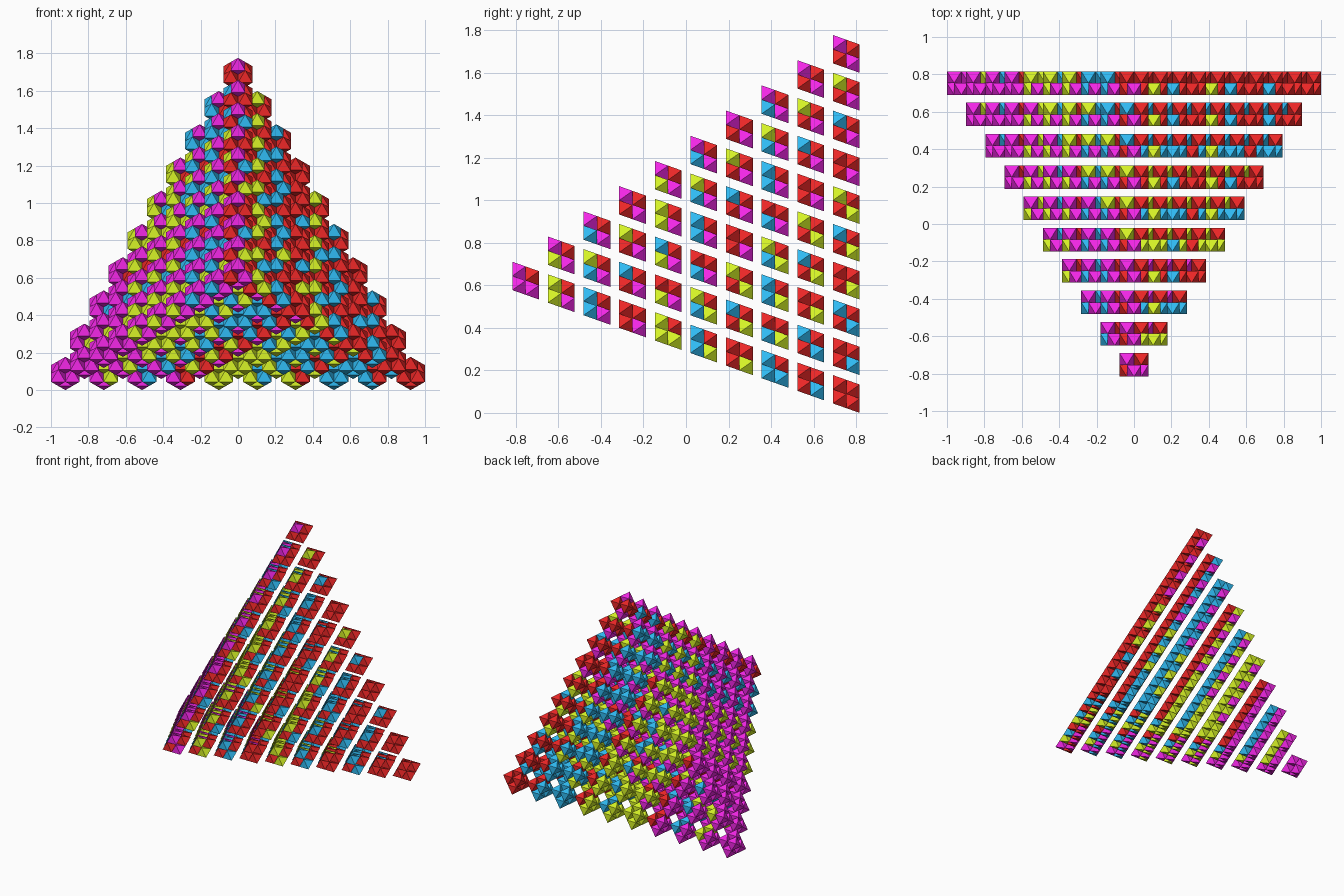
import bpy, bmesh
from math import sqrt
from mathutils import Vector

if "Cube" in bpy.data.objects:
    bpy.data.objects.remove(bpy.data.objects["Cube"])

# Tetrahedral stack of 220 cells; every cell is an octahedron made of six small octahedra
N = 10
STEP = 2 / (N - 1 + 0.75)        # spacing of cell centres
EDGE = 0.75 * STEP               # edge of a whole cell
R = EDGE / sqrt(3)               # circumradius of a cell's triangular face
H = EDGE * sqrt(2 / 3)           # cell depth between its front and back faces

# Cell corners: three antipodal pairs, first/second colour of each pair
TOP = Vector((0, -H / 2, R))
FRONT_LEFT = Vector((-EDGE / 2, -H / 2, -R / 2))
FRONT_RIGHT = Vector((EDGE / 2, -H / 2, -R / 2))
PAIRS = [(-TOP, TOP), (-FRONT_RIGHT, FRONT_RIGHT), (FRONT_LEFT, -FRONT_LEFT)]
CORNERS = [c for pair in PAIRS for c in pair]

# Corners of the big tetrahedron of cell centres
L = (N - 1) * STEP
D = L * sqrt(2 / 3) / 2
LEFT = Vector((-L / 2, D, R))
RIGHT = Vector((L / 2, D, R))
PEAK = Vector((0, D, R + L * sqrt(3) / 2))
FRONT = Vector((0, -D, R + L * sqrt(3) / 6))

COLOURS = [("magenta", (0.9, 0.02, 0.8, 1)), ("lime", (0.68, 0.9, 0.02, 1)),
           ("blue", (0.03, 0.5, 0.9, 1)), ("red", (0.85, 0.02, 0.02, 1))]
TOKENS = [(i, j) for i in range(4) for j in range(i, 4)]   # ten colour pairs

meshes = [bmesh.new() for _ in COLOURS]


def add_octahedron(bm, centre):
    """Half-size octahedron with the same orientation as the cell."""
    v = [bm.verts.new(centre + c / 2) for c in CORNERS]
    for i in (0, 1):
        for j in (2, 3):
            for k in (4, 5):
                bm.faces.new((v[i], v[j], v[k]))


# Cells are the sorted triples of colour pairs
for c in range(N):
    for b in range(c + 1):
        for a in range(b + 1):
            cell = ((N - 1 - c) * LEFT + (c - b) * FRONT + (b - a) * PEAK + a * RIGHT) / (N - 1)
            for token, pair in zip((a, b, c), PAIRS):
                for colour, corner in zip(TOKENS[token], pair):
                    add_octahedron(meshes[colour], cell + corner / 2)

# One object per colour
for bm, (name, rgba) in zip(meshes, COLOURS):
    bmesh.ops.recalc_face_normals(bm, faces=bm.faces)
    me = bpy.data.meshes.new(name + "_octahedra")
    bm.to_mesh(me)
    bm.free()
    mat = bpy.data.materials.new(name)
    mat.diffuse_color = rgba
    mat.use_nodes = True
    mat.node_tree.nodes["Principled BSDF"].inputs["Base Color"].default_value = mat.diffuse_color
    me.materials.append(mat)
    bpy.context.collection.objects.link(bpy.data.objects.new(name + "_octahedra", me))
